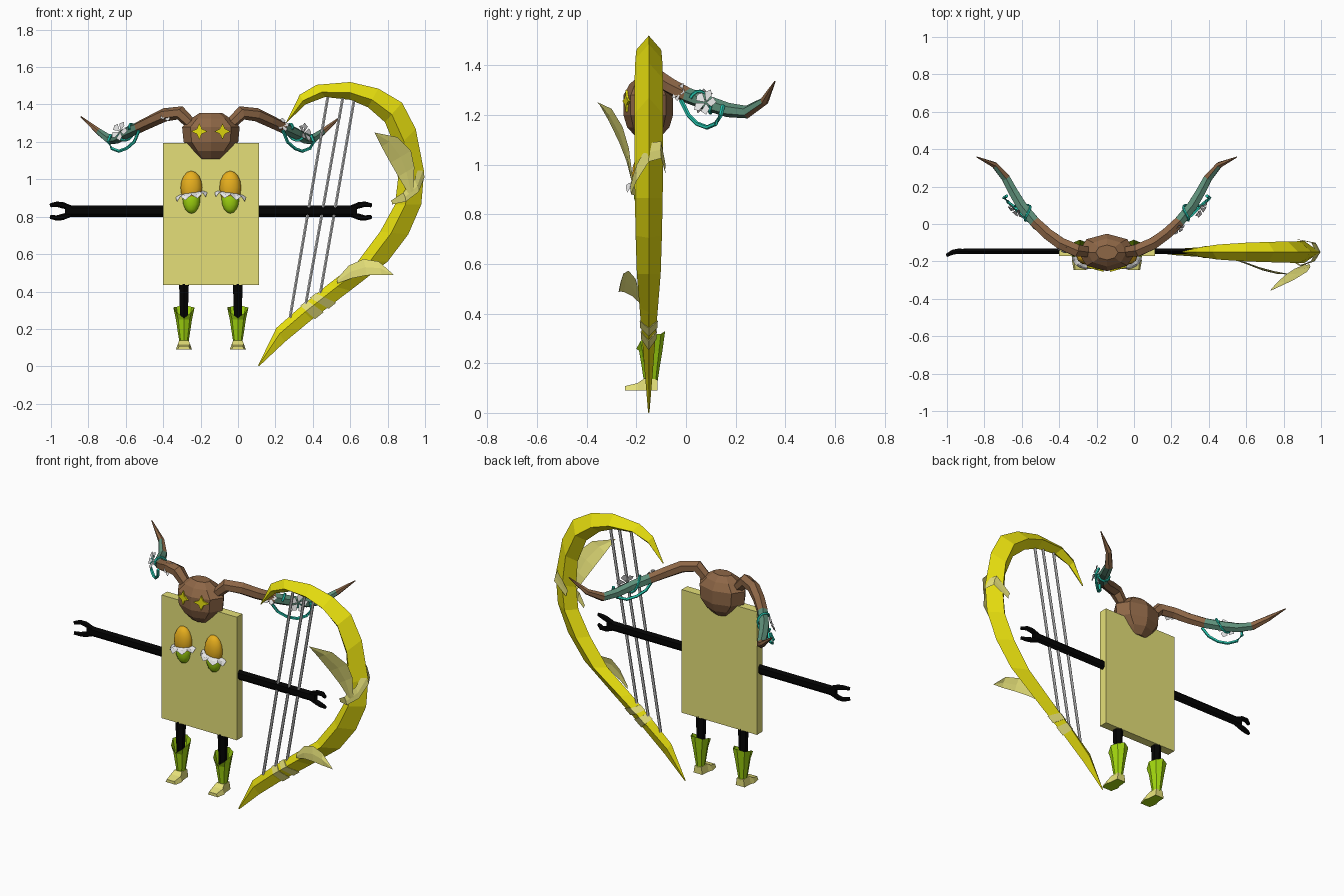
import bpy, bmesh, math
from mathutils import Vector, Matrix

if "Cube" in bpy.data.objects:
    bpy.data.objects.remove(bpy.data.objects["Cube"])

C = -0.145   # mirror axis of the figure
Y = -0.146   # depth of the figure's middle plane


def mat(name, r, g, b):
    m = bpy.data.materials.new(name)
    m.diffuse_color = (r, g, b, 1)
    m.use_nodes = True
    m.node_tree.nodes["Principled BSDF"].inputs["Base Color"].default_value = m.diffuse_color
    return m


KHAKI = mat("khaki", 0.78, 0.74, 0.19)
BLACK = mat("black", 0.001, 0.001, 0.001)
BROWN = mat("brown", 0.27, 0.135, 0.062)
MOSS = mat("mossy_teal", 0.11, 0.27, 0.19)
VINE = mat("vine_teal", 0.02, 0.58, 0.44)
WHITE = mat("white", 0.95, 0.95, 0.95)
YELLOW = mat("yellow", 0.87, 0.80, 0.005)
GREEN = mat("leaf_green", 0.36, 0.68, 0.005)
ORANGE = mat("orange", 0.90, 0.48, 0.014)
GREY = mat("grey", 0.62, 0.62, 0.62)


def mesh(name, verts, faces, *mats):
    me = bpy.data.meshes.new(name)
    me.from_pydata([tuple(v) for v in verts], [], faces)
    for m in mats:
        me.materials.append(m)
    bm = bmesh.new()
    bm.from_mesh(me)
    bmesh.ops.recalc_face_normals(bm, faces=bm.faces)
    bm.to_mesh(me)
    bm.free()
    ob = bpy.data.objects.new(name, me)
    bpy.context.collection.objects.link(ob)
    return ob


def loft(name, rings, *mats, cap=True, closed=True):
    n = len(rings[0])
    faces = [(r * n + k, r * n + (k + 1) % n, (r + 1) * n + (k + 1) % n, (r + 1) * n + k)
             for r in range(len(rings) - 1) for k in range(n if closed else n - 1)]
    if cap:
        faces += [tuple(range(n)), tuple(range((len(rings) - 1) * n, len(rings) * n))]
    return mesh(name, [v for r in rings for v in r], faces, *mats)


def tube(name, path, radii, sides, *mats):
    """Tube along a path; a radius may be a (sideways, upwards) pair."""
    path = [Vector(p) for p in path]
    rings = []
    for k, p in enumerate(path):
        t = (path[min(k + 1, len(path) - 1)] - path[max(k - 1, 0)]).normalized()
        u = t.cross(Vector((0, 1, 0) if abs(t.z) > 0.9 else (0, 0, 1))).normalized()
        v = u.cross(t)
        r = radii[k] if isinstance(radii, list) else radii
        ru, rv = r if isinstance(r, tuple) else (r, r)
        a = [math.tau * (j + 0.5) / sides for j in range(sides)]
        rings.append([p + u * ru * math.cos(x) + v * rv * math.sin(x) for x in a])
    return loft(name, rings, *mats)


def leaf(name, path, widths, side, bulge, m):
    """Creased blade: three columns of points along a path."""
    side, bulge = Vector(side).normalized(), Vector(bulge)
    rings = [[Vector(p) - side * w, Vector(p) + bulge, Vector(p) + side * w]
             for p, w in zip(path, widths)]
    return loft(name, rings, m, cap=False, closed=False)


def ellipsoid(name, loc, size, m):
    bm = bmesh.new()
    bmesh.ops.create_uvsphere(bm, u_segments=12, v_segments=8, radius=1,
                              matrix=Matrix.Translation(loc) @ Matrix.Diagonal((*size, 1)))
    me = bpy.data.meshes.new(name)
    bm.to_mesh(me)
    bm.free()
    me.materials.append(m)
    ob = bpy.data.objects.new(name, me)
    bpy.context.collection.objects.link(ob)
    for p in me.polygons:
        p.use_smooth = True


def flower(name, loc, normal, r):
    q = Vector(normal).to_track_quat('Z', 'Y')
    verts, faces = [], []
    for k in range(5):
        a = math.tau * k / 5
        for d, da, h in ((0.05, 0, 0), (0.75, -0.5, 0.2), (1, 0, 0.12), (0.75, 0.5, 0.2)):
            p = Vector((d * math.cos(a + da), d * math.sin(a + da), h)) * r
            verts.append(Vector(loc) + q @ p)
        faces.append(tuple(range(k * 4, k * 4 + 4)))
    mesh(name, verts, faces, WHITE)


# body slab
x0, x1, y0, y1 = C - 0.257, C + 0.257, -0.172, -0.118
loft("body", [[(x0, y0, z), (x1, y0, z), (x1, y1, z), (x0, y1, z)] for z in (0.435, 1.195)], KHAKI)

# faceted head
loft("head", [[(C + rx * math.cos(a), -0.152 + ry * math.sin(a), z)
               for a in (math.tau * k / 8 for k in range(8))]
              for z, rx, ry in ((1.108, .058, .045), (1.15, .10, .085), (1.20, .146, .10),
                                (1.28, .154, .10), (1.325, .105, .075), (1.355, .06, .04))], BROWN)

for s, tag in ((1, "right"), (-1, "left")):
    def M(x, y, z):
        return Vector((C + s * (x - C), y, z))

    # star eye: thin plate turned to follow the head facet
    pts = [((.044 if k % 2 == 0 else .019) * math.cos(k * math.pi / 4),
            (.044 if k % 2 == 0 else .019) * math.sin(k * math.pi / 4)) for k in range(8)]
    loft("eye_" + tag, [[M(C + .062 + u, -0.238 + .27 * u + d, 1.256 + v) for u, v in pts]
                        for d in (-.006, .003)], YELLOW)

    # arm and two-fingered hand
    tube("arm_" + tag, [M(0.09, Y, .83), M(0.60, Y, .83), M(0.635, Y, .83)],
         [(.017, .031), (.017, .031), (.015, .034)], 6, BLACK)
    for d in (1, -1):
        tube("finger_" + tag, [M(.60, Y, .83 + d * .016), M(.65, Y, .83 + d * .032),
                               M(.68, Y - .005, .83 + d * .037), M(.712, Y - .022, .83 + d * .031)],
             [(.015, .013), (.016, .017), (.015, .014), (.010, .011)], 6, BLACK)

    # leg, boot and foot
    lx = C + .144
    tube("leg_" + tag, [M(lx, Y, .15), M(lx, Y, .44)], [.02, .03], 6, BLACK)
    rings = []
    for z, rx, ry in ((.115, .022, .026), (.19, .034, .037), (.25, .043, .047), (0, .057, .058)):
        ring = []
        for k in range(8):
            a = math.tau * k / 8
            lip = (.315, .318, .33, .318, .315, .29, .258, .29)[k]
            ring.append(M(lx + rx * math.cos(a), Y + .004 + ry * math.sin(a), z or lip))
        rings.append(ring)
    loft("boot_" + tag, rings, GREEN, cap=False)
    foot = loft("foot_" + tag, [[M(lx - w, y, .09), M(lx + w, y, .09), M(lx + w * .75, y, h), M(lx - w * .75, y, h)]
                                for y, w, h in ((-.245, .034, .108), (-.195, .043, .12),
                                                (-.17, .034, .138), (-.115, .03, .135))], KHAKI, GREEN)
    for p in foot.data.polygons:   # green sole
        p.material_index = 1 if p.normal.z < -.9 else 0

    # chest ornament: orange dome, white ruffle, green cup
    bx = C + .104
    ellipsoid("ornament_dome_" + tag, M(bx, -.176, .955), (.058, .042, .09), ORANGE)
    ellipsoid("ornament_cup_" + tag, M(bx, -.176, .895), (.047, .036, .078), GREEN)
    rows = []
    for r, h, wave in ((.045, .93, 0), (.07, .92, .005), (.083, .905, .012)):
        rows.append([M(bx + r * math.cos(a), -.174 + .82 * r * math.sin(a),
                       h - .16 * r * math.cos(a) + wave * math.cos(8 * a))
                     for a in (math.pi + math.pi * k / 16 for k in range(17))])
    loft("ornament_ruffle_" + tag, rows, WHITE, cap=False, closed=False)

    # curved horn, mossy in the middle
    path = [(-.05, -.15, 1.285), (.02, -.14, 1.355), (.10, -.105, 1.345), (.17, -.055, 1.312),
            (.24, .01, 1.278), (.31, .095, 1.245), (.355, .17, 1.22), (.395, .245, 1.212),
            (.455, .315, 1.255), (.55, .358, 1.335)]
    horn = tube("horn_" + tag, [M(*p) for p in path],
                [.03, .038, .036, .034, .032, .031, .029, .026, .018, .003], 6, BROWN, MOSS)
    for p in horn.data.polygons:
        p.material_index = 1 if .0 < p.center.y < .27 else 0

    # vine winding once round the horn and hanging below it
    wind = []
    for k in range(13):
        f = 4.3 + k / 12
        i = int(f)
        p = Vector(path[i]).lerp(Vector(path[i + 1]), f - i)
        a = math.tau * k / 12
        wind.append(M(p.x + .03 * math.cos(a), p.y - .018 * math.cos(a), p.z + .036 * math.sin(a)))
    tube("vine_wind_" + tag, wind, .007, 5, VINE)
    tube("vine_loop_" + tag, [M(*p) for p in (
        (.24, -.02, 1.26), (.265, .01, 1.20), (.305, .045, 1.165), (.345, .085, 1.15),
        (.385, .12, 1.165), (.405, .14, 1.20), (.39, .15, 1.24))], .009, 5, VINE)

# flowers on the horns
for loc, n, r in (((.235, -.025, 1.29), (.5, -.7, .4), .042), ((.355, .08, 1.25), (.75, -.5, .3), .056),
                  ((-.63, .075, 1.255), (-.6, -.7, .3), .056), ((-.378, -.13, 1.345), (-.3, -.8, .4), .042)):
    flower("horn_flower", loc, n, r)

# harp frame: outer x, z, inner x, z, half thickness
ST = [(.258, 1.305, .262, 1.305, .004), (.33, 1.452, .36, 1.40, .025), (.42, 1.505, .465, 1.44, .04),
      (.60, 1.52, .60, 1.425, .05), (.75, 1.485, .695, 1.385, .054), (.877, 1.41, .786, 1.305, .057),
      (.95, 1.27, .845, 1.16, .058), (.995, 1.04, .855, 1.0, .058), (.98, .866, .84, .866, .056),
      (.91, .705, .76, .72, .053), (.80, .56, .64, .56, .048), (.60, .405, .48, .437, .037),
      (.395, .25, .33, .315, .026), (.25, .13, .205, .205, .017), (.112, 0, .108, .006, .003)]


def harp_ring(f, k=1.0):
    i = min(int(f), len(ST) - 2)
    a, b, c, d, t = [p + (q - p) * (f - i) for p, q in zip(ST[i], ST[i + 1])]
    mx, mz = a + (c - a) * .6, b + (d - b) * .6
    ring = [(a, 0, b), (mx, t, mz), (c, 0, d), (mx, -t, mz)]
    return [Vector((mx + (x - mx) * k, -.15 + y * k, mz + (z - mz) * k)) for x, y, z in ring]


loft("harp_frame", [harp_ring(i) for i in range(len(ST))], YELLOW)
for a, b in ((11.4, 11.6), (11.72, 11.95)):
    loft("harp_strap", [harp_ring(a, 1.12), harp_ring(b, 1.14)], KHAKI)

# harp strings
for xa, za, xb, zb in ((.48, 1.44, .278, .26), (.56, 1.435, .36, .32), (.62, 1.42, .44, .39)):
    tube("harp_string", [(xb, -.15, zb), (xa, -.15, za)], .0085, 6, GREY)

# leaves and leaf wrap on the harp
leaf("upper_leaf", [(.925, -.215, .93), (.90, -.235, 1.04), (.87, -.262, 1.12), (.81, -.305, 1.20), (.73, -.353, 1.25)],
     [.015, .05, .064, .05, 0], (.85, .1, .5), (0, -.004, 0), KHAKI)
leaf("lower_leaf", [(.53, -.185, .455), (.60, -.21, .505), (.68, -.24, .53), (.76, -.26, .525), (.835, -.268, .487)],
     [.012, .036, .045, .037, 0], (-.2, .2, 1), (0, -.004, 0), KHAKI)
leaf("leaf_wrap", [(.82, -.18, .875), (.89, -.222, .905), (.955, -.20, .965), (.985, -.15, 1.05),
                   (.96, -.10, 1.06), (.87, -.082, .98)],
     [.01, .025, .034, .04, .036, .02], (-.3, 0, .9), (.004, -.002, 0), KHAKI)
